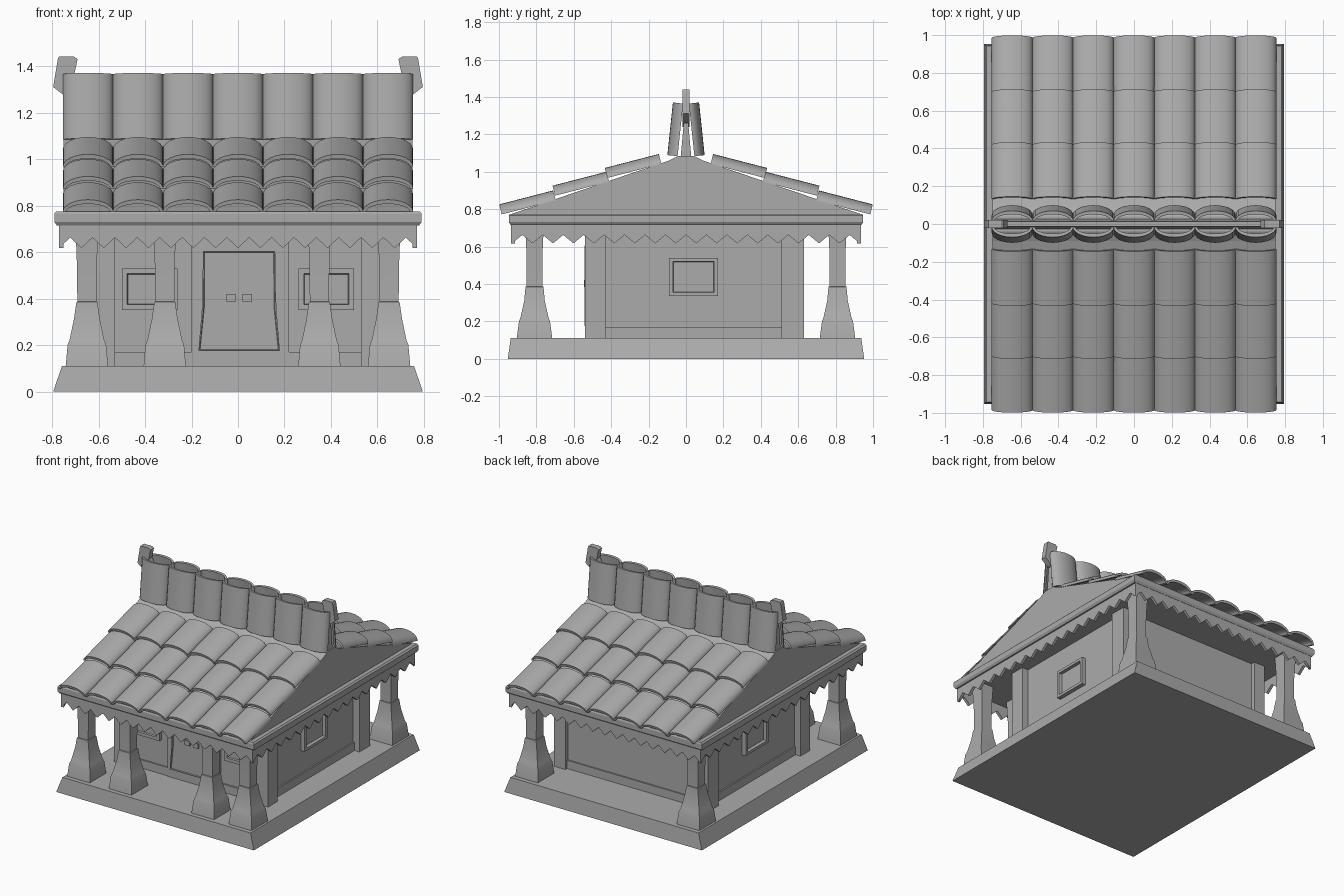
import bpy, bmesh
from math import sin, cos, pi, radians
from mathutils import Matrix, Vector

if "Cube" in bpy.data.objects:
    bpy.data.objects.remove(bpy.data.objects["Cube"])

# One mid-grey stone material for the whole building
stone = bpy.data.materials.new("stone_grey")
stone.diffuse_color = (.41, .41, .41, 1)
stone.use_nodes = True
stone.node_tree.nodes["Principled BSDF"].inputs["Base Color"].default_value = stone.diffuse_color


def finish(name, bm):
    bmesh.ops.recalc_face_normals(bm, faces=bm.faces)
    me = bpy.data.meshes.new(name)
    bm.to_mesh(me)
    bm.free()
    me.materials.append(stone)
    ob = bpy.data.objects.new(name, me)
    bpy.context.collection.objects.link(ob)
    return ob


def loft(name, rings):
    """Skin a closed solid through rings of equal length."""
    bm = bmesh.new()
    vs = [[bm.verts.new(p) for p in r] for r in rings]
    n = len(vs[0])
    for a, b in zip(vs, vs[1:]):
        for i in range(n):
            j = (i + 1) % n
            bm.faces.new((a[i], a[j], b[j], b[i]))
    bm.faces.new(vs[0])
    bm.faces.new(vs[-1])
    return finish(name, bm)


def stack(name, cx, cy, levels):
    """Square stack: levels of (z, half x, half y)."""
    return loft(name, [[(cx + sx * hx, cy + sy * hy, z) for sx, sy in
                        ((-1, -1), (1, -1), (1, 1), (-1, 1))] for z, hx, hy in levels])


def box(name, x0, x1, y0, y1, z0, z1):
    return stack(name, (x0 + x1) / 2, (y0 + y1) / 2,
                 [(z, (x1 - x0) / 2, (y1 - y0) / 2) for z in (z0, z1)])


def prism(name, pts, axis, a, b):
    """Extrude a (u, z) outline along x or y from a to b."""
    if axis == 'x':
        return loft(name, [[(t, u, z) for u, z in pts] for t in (a, b)])
    return loft(name, [[(u, t, z) for u, z in pts] for t in (a, b)])


def recess(ob, direction, margin, depth):
    """Flat frame of a given margin around a pane pushed inward."""
    bm = bmesh.new()
    bm.from_mesh(ob.data)
    bm.normal_update()
    f = max(bm.faces, key=lambda f: f.normal.dot(Vector(direction)))
    for t in (margin, .004):
        bmesh.ops.inset_individual(bm, faces=[f], thickness=t)
    bmesh.ops.translate(bm, verts=f.verts, vec=Vector(direction) * -depth)
    bm.to_mesh(ob.data)
    bm.free()


# Base platform and walls
stack("base", 0, 0, [(0, .795, .953), (.11, .757, .937)])
box("walls", -.57, .57, -.51, .60, .11, .72)

# Wall corner posts and skirting
for x in (-.575, .575):
    box("front_wall_post", x - .045, x + .045, -.54, -.43, .11, .72)
    box("back_wall_post", x - .045, x + .045, .51, .63, .11, .72)
box("skirting", -.58, .58, -.52, .61, .11, .17)

# Door with surround, flared leaf and square handles
box("door_surround", -.20, .22, -.525, -.50, .11, .72)
door = prism("door", [(-.17, .175), (.18, .175), (.165, .36), (.16, .605), (-.15, .605), (-.155, .36)],
             'y', -.542, -.50)
recess(door, (0, -1, 0), .006, .008)
for x in (-.03, .04):
    box("door_handle", x - .02, x + .02, -.545, -.52, .385, .42)

# Windows
for s in (-1, 1):
    w = box("front_window", s * .38 - .12, s * .38 + .12, -.53, -.50, .35, .53)
    recess(w, (0, -1, 0), .033, .012)
    x0, x1 = sorted((s * .55, s * .60))
    w = box("side_window", x0, x1, -.09, .17, .335, .54)
    recess(w, (s, 0, 0), .028, .022)

# Porch columns
profile = [(.11, .091, .095), (.20, .083, .083), (.22, .075, .075),
           (.31, .056, .055), (.385, .045, .048), (.387, .041, .042), (.55, .043, .042),
           (.63, .046, .046), (.72, .05, .05)]
columns = [stack("column", x, y, profile) for x, y in
           [(-.65, -.81), (-.315, -.81), (.35, -.81), (.65, -.81), (-.65, .81), (.65, .81)]]

# Eave slab and gable roof body
stack("eave_slab", 0, 0, [(.715, .78, .937), (.73, .79, .947), (.765, .79, .947), (.775, .78, .942)])
prism("gable", [(-.93, .775), (-.09, 1.06), (-.04, 1.085), (.04, 1.085), (.09, 1.06), (.93, .775)],
      'x', -.75, .75)


# Zigzag valance under the eaves
def zigzag(half, n):
    step = half / n
    low = [(-half + i * step, .617 if i % 2 == 0 else .662) for i in range(2 * n + 1)]
    return low + [(half, .72), (-half, .72)]


for s in (-1, 1):
    prism("long_valance", zigzag(.93, 17), 'x', s * .75, s * .77)
    prism("short_valance", zigzag(.77, 16), 'y', s * .915, s * .935)


# Curved roof tiles, seven to a row
def tile_row(name, y, z, slope, length, side):
    a = radians(slope)
    u, n = Vector((0, cos(a), sin(a))), Vector((0, -sin(a), cos(a)))
    bm = bmesh.new()
    seg = 12
    arc = []
    for w, h in ((.1085, .055), (.095, .036)):
        arc.append([(-w * cos(pi * i / seg), h * sin(pi * i / seg)) for i in range(seg + 1)])
    outline = arc[0] + arc[1][::-1]
    k = len(outline)
    for c in range(7):
        cx = (c - 3) * .215
        ends = [[bm.verts.new(Vector((cx + px, y, z)) + n * pn + u * t) for px, pn in outline]
                for t in (0, length)]
        for i in range(k):
            j = (i + 1) % k
            bm.faces.new((ends[0][i], ends[0][j], ends[1][j], ends[1][i]))
        for e in ends:
            for i in range(seg):
                bm.faces.new((e[i], e[i + 1], e[k - 2 - i], e[k - 1 - i]))
    if side > 0:
        bm.transform(Matrix.Rotation(pi, 4, 'Z'))
    return finish(name, bm)


tiles = []
for side in (-1, 1):
    for y, z in [(-.985, .772), (-.70, .872), (-.42, .967)]:
        tiles.append(tile_row("roof_tiles", y, z, 14.5, .298, side))
    tiles.append(tile_row("ridge_tiles", -.045, 1.083, 84, .283, side))

# Ridge board and end finials
prism("ridge_board", [(-.03, 1.06), (.03, 1.06), (.012, 1.26), (-.012, 1.26)], 'x', -.74, .74)
for s in (-1, 1):
    pts = [(.69, 1.43), (.705, 1.44), (.77, 1.44), (.775, 1.43), (.795, 1.31), (.75, 1.275),
           (.67, 1.24), (.67, 1.30), (.705, 1.36)]
    prism("finial", [(s * x, z) for x, z in pts], 'y', -.02, .02)

# Smooth the curved tiles and columns, keep their rims sharp
bpy.ops.object.select_all(action='DESELECT')
for t in tiles + columns:
    t.select_set(True)
bpy.context.view_layer.objects.active = tiles[0]
bpy.ops.object.shade_smooth_by_angle(angle=radians(35))
